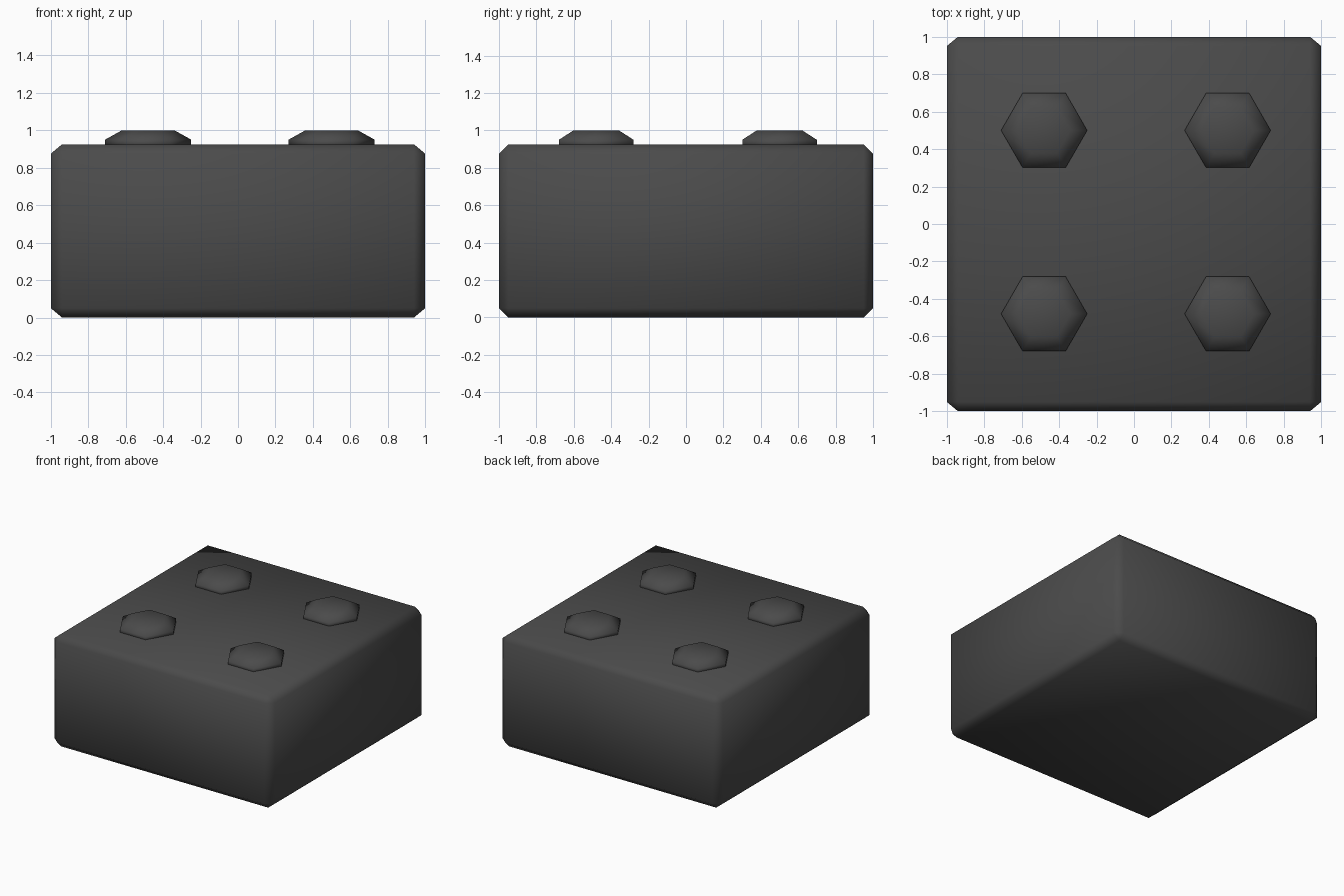
import bpy, bmesh, math
from mathutils import Matrix, Vector

if "Cube" in bpy.data.objects:
    bpy.data.objects.remove(bpy.data.objects["Cube"])

mat = bpy.data.materials.new("dark_grey")
mat.diffuse_color = (0.07, 0.07, 0.07, 1)
mat.use_nodes = True
mat.node_tree.nodes["Principled BSDF"].inputs["Base Color"].default_value = mat.diffuse_color


def finish(bm, name):
    bmesh.ops.recalc_face_normals(bm, faces=bm.faces)
    for f in bm.faces:
        f.smooth = True
    mesh = bpy.data.meshes.new(name)
    bm.to_mesh(mesh)
    bm.free()
    mesh.materials.append(mat)
    obj = bpy.data.objects.new(name, mesh)
    bpy.context.collection.objects.link(obj)
    return obj


# Block body: chamfered box, chamfer slightly wider along x
HEIGHT, STRETCH = 0.925, 1.2
bm = bmesh.new()
bmesh.ops.create_cube(bm, size=1)
bmesh.ops.scale(bm, vec=Vector((2 / STRETCH, 2, HEIGHT)), verts=bm.verts)
bmesh.ops.bevel(bm, geom=bm.edges[:], offset=0.05, segments=1,
                affect='EDGES', profile=0.5)
bmesh.ops.scale(bm, vec=Vector((STRETCH, 1, 1)), verts=bm.verts)
bmesh.ops.translate(bm, vec=Vector((0, 0, HEIGHT / 2)), verts=bm.verts)
finish(bm, "block")


# Hexagonal studs: short straight wall, sloped shoulder, flat top
def stud(name, x, y):
    bm = bmesh.new()
    rings = []
    for r, z in ((0.23, 0.91), (0.23, 0.95), (0.14, 1.0)):
        rings.append([bm.verts.new((x + r * math.cos(i * math.pi / 3),
                                    y + r * math.sin(i * math.pi / 3), z))
                      for i in range(6)])
    for low, high in zip(rings, rings[1:]):
        for i in range(6):
            j = (i + 1) % 6
            bm.faces.new((low[i], low[j], high[j], high[i]))
    bm.faces.new(rings[-1])
    bm.faces.new(rings[0][::-1])
    finish(bm, name)


for side, x in (("left", -0.48), ("right", 0.50)):
    for end, y in (("front", -0.48), ("back", 0.50)):
        stud(f"stud_{end}_{side}", x, y)
